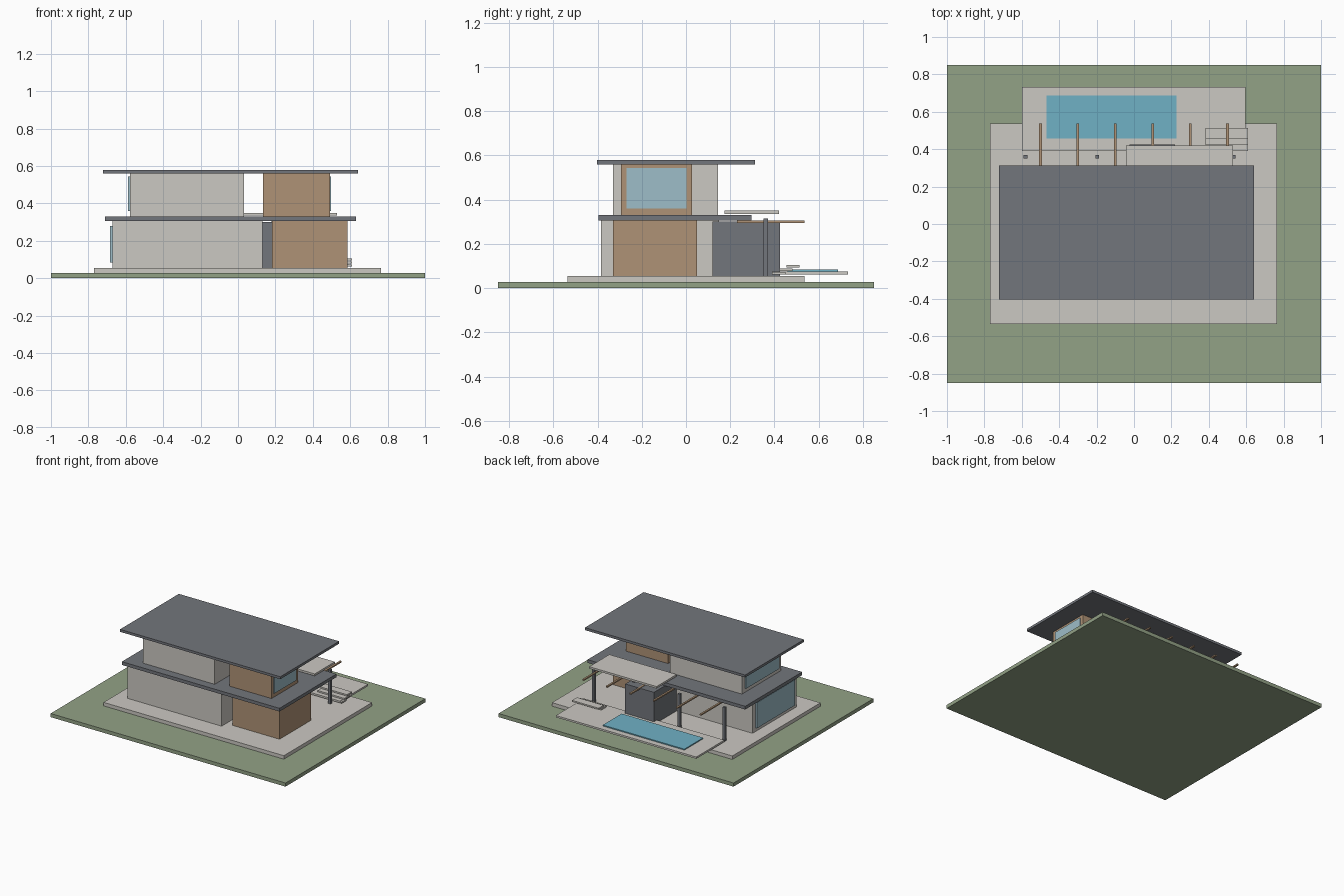
import bpy


def material(name, rgb):
    m = bpy.data.materials.new(name)
    m.diffuse_color = (*rgb, 1)
    return m


GRASS = material("grass", (0.29, 0.36, 0.24))
STONE = material("stone", (0.60, 0.58, 0.54))
WOOD = material("wood", (0.43, 0.29, 0.18))
DARK = material("dark", (0.17, 0.18, 0.20))
WATER = material("water", (0.16, 0.44, 0.56))
GLASS = material("glass", (0.34, 0.51, 0.58))


def box(name, x, y, z, mat):
    """Box from (min, max) ranges along each axis."""
    bpy.ops.mesh.primitive_cube_add(size=1, location=[(a + b) / 2 for a, b in (x, y, z)])
    o = bpy.context.object
    o.name = name
    o.scale = [b - a for a, b in (x, y, z)]
    bpy.ops.object.transform_apply(location=False, rotation=False, scale=True)
    o.data.materials.append(mat)
    return o


# Site
box("lawn", (-1, 1), (-0.85, 0.85), (0, 0.028), GRASS)
box("plinth", (-0.77, 0.765), (-0.535, 0.537), (0.028, 0.055), STONE)
box("pool_deck", (-0.6, 0.595), (0.39, 0.732), (0.062, 0.076), STONE)
box("pool_water", (-0.467, 0.227), (0.458, 0.687), (0.074, 0.084), WATER)

# Lower storey
box("lower_main_block", (-0.672, 0.13), (-0.385, 0.15), (0.055, 0.305), STONE)
box("lower_wood_block", (0.183, 0.585), (-0.33, 0.05), (0.055, 0.305), WOOD)
box("lower_dark_block", (-0.025, 0.22), (0.12, 0.425), (0.055, 0.302), DARK)
box("lower_roof", (-0.712, 0.63), (-0.395, 0.297), (0.305, 0.33), DARK)

# Upper storey
box("upper_main_block", (-0.578, 0.033), (-0.33, 0.145), (0.33, 0.562), STONE)
box("upper_wood_block", (0.133, 0.492), (-0.295, 0.028), (0.33, 0.562), WOOD)
box("upper_roof", (-0.722, 0.642), (-0.403, 0.312), (0.56, 0.579), DARK)
box("balcony", (-0.043, 0.53), (0.175, 0.42), (0.335, 0.35), STONE)

# Windows, slightly proud of the walls
box("lower_left_window", (-0.684, -0.665), (-0.35, 0.112), (0.083, 0.28), GLASS)
box("upper_left_window", (-0.588, -0.57), (-0.295, 0.11), (0.36, 0.543), GLASS)
box("upper_right_window", (0.485, 0.498), (-0.268, 0.003), (0.36, 0.543), GLASS)

# Pergola: columns and beams
for i, x in enumerate((-0.58, -0.197, 0.19, 0.533)):
    box(f"column_{i}", (x - 0.01, x + 0.01), (0.35, 0.37), (0.055, 0.315), DARK)
for i in range(6):
    x = -0.5 + 0.2 * i
    box(f"pergola_beam_{i}", (x - 0.007, x + 0.007), (0.23, 0.537), (0.295, 0.305), WOOD)

# Thin overlapping garden steps
for i in range(3):
    y, z = 0.39 + 0.032 * i, 0.062 + 0.016 * i
    box(f"step_{i}", (0.383, 0.61), (y, y + 0.06), (z, z + 0.011), STONE)
